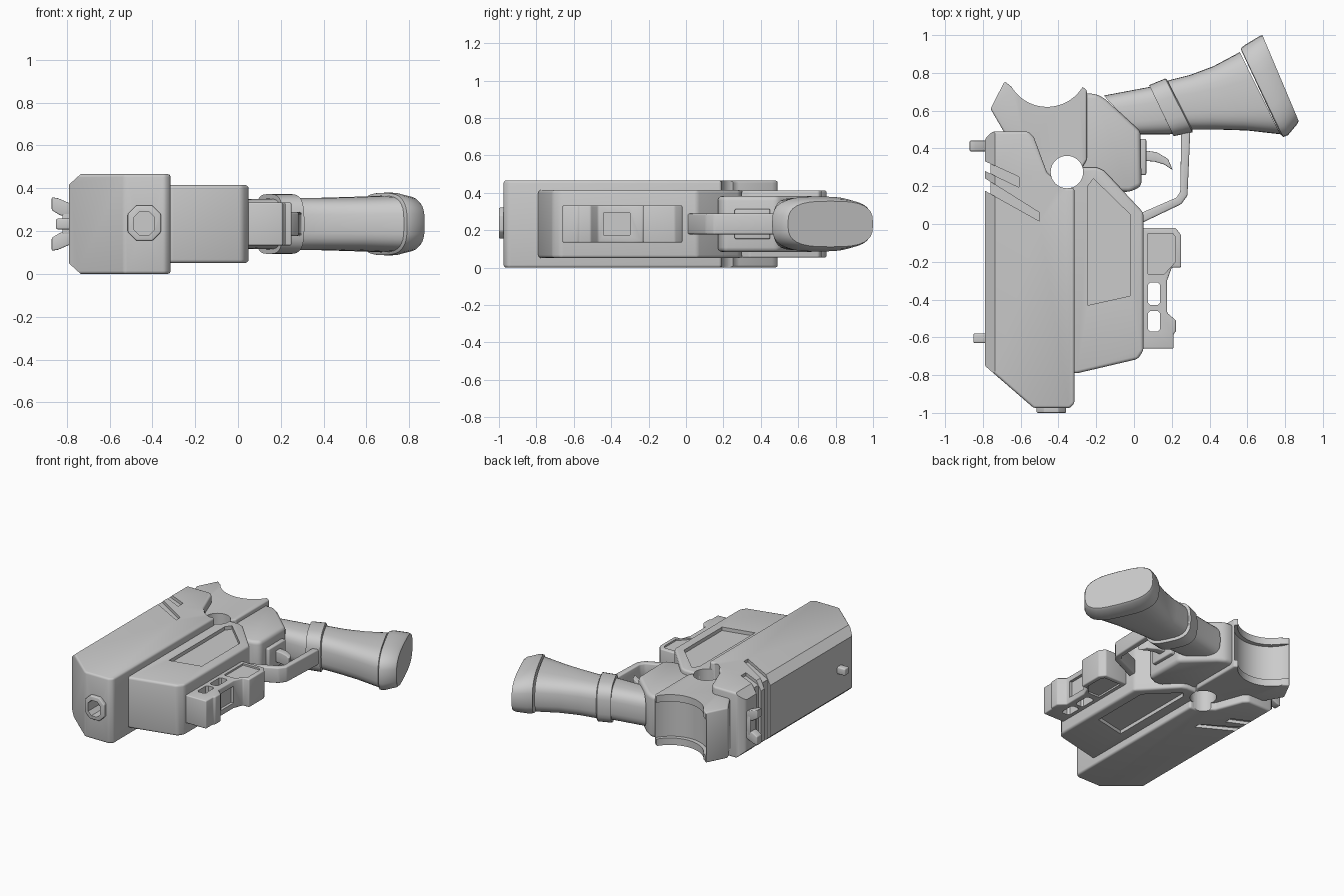
import bpy, bmesh, math
from mathutils import Vector

old = bpy.data.objects.get("Cube")
if old:
    bpy.data.objects.remove(old, do_unlink=True)

grey = bpy.data.materials.new("plain grey")
grey.use_nodes = True
grey.diffuse_color = (0.6, 0.6, 0.6, 1)
grey.node_tree.nodes["Principled BSDF"].inputs["Base Color"].default_value = (0.6, 0.6, 0.6, 1)
MID = 0.233  # height of the mirror plane


def finish(bm, name):
    bmesh.ops.recalc_face_normals(bm, faces=bm.faces)
    mesh = bpy.data.meshes.new(name)
    bm.to_mesh(mesh)
    bm.free()
    obj = bpy.data.objects.new(name, mesh)
    bpy.context.collection.objects.link(obj)
    mesh.materials.append(grey)
    return obj


def apply(obj, mod):
    bpy.context.view_layer.objects.active = obj
    bpy.ops.object.modifier_apply(modifier=mod.name)


def prism(name, outline, half, bevel=0.0, mid=MID, axis="z"):
    """Extrude an outline symmetrically about mid, along z (xy outline) or y (xz outline)."""
    bm = bmesh.new()

    def place(a, b, c):
        return (a, b, c) if axis == "z" else (a, c, b)
    face = bm.faces.new([bm.verts.new(place(a, b, mid - half)) for a, b in outline])
    new = bmesh.ops.extrude_face_region(bm, geom=[face])["geom"]
    bmesh.ops.translate(bm, vec=place(0, 0, 2 * half), verts=[v for v in new if isinstance(v, bmesh.types.BMVert)])
    obj = finish(bm, name)
    if bevel:
        mod = obj.modifiers.new("round", "BEVEL")
        mod.width, mod.segments, mod.limit_method = bevel, 3, "ANGLE"
        mod.angle_limit = math.radians(25)
        apply(obj, mod)
    return obj


def cut(obj, *cutters):
    for c in cutters:
        c.hide_render = True
        mod = obj.modifiers.new("cut", "BOOLEAN")
        mod.operation, mod.solver, mod.object = "DIFFERENCE", "EXACT", c
        apply(obj, mod)
        bpy.data.objects.remove(c, do_unlink=True)


def circle(x, y, r, n=40):
    return [(x + r * math.cos(i * math.tau / n), y + r * math.sin(i * math.tau / n)) for i in range(n)]


def rect(x0, x1, y0, y1):
    return [(x0, y0), (x1, y0), (x1, y1), (x0, y1)]


def octagon(x0, x1, y0, y1, c):
    return [(x0 + c, y0), (x1 - c, y0), (x1, y0 + c), (x1, y1 - c),
            (x1 - c, y1), (x0 + c, y1), (x0, y1 - c), (x0, y0 + c)]


def both_sides(outline, surface, depth):
    """Shallow cutters for the upper and lower side of a part."""
    return [prism("cutter", outline, 0.1, mid=MID + s * (surface - depth + 0.1)) for s in (-1, 1)]


def pivot():
    return prism("cutter", circle(-0.355, 0.275, 0.086), 0.5)


def loft(name, sections, power=3.2, n=32):
    """Skin rounded-box rings; each section is (edge point, edge point, half height)."""
    bm = bmesh.new()
    rings = []
    for a, b, h in sections:
        a, b = Vector((*a, MID)), Vector((*b, MID))
        ring = []
        for i in range(n):
            t = i * math.tau / n
            c, s = math.cos(t), math.sin(t)
            u = math.copysign(abs(c) ** (2 / power), c)
            w = math.copysign(abs(s) ** (2 / power), s)
            ring.append(bm.verts.new((a + b) / 2 + (a - b) / 2 * u + Vector((0, 0, h * w))))
        rings.append(ring)
    for r, q in zip(rings, rings[1:]):
        for i in range(n):
            bm.faces.new((r[i], r[(i + 1) % n], q[(i + 1) % n], q[i]))
    bm.faces.new(rings[0])
    bm.faces.new(rings[-1])
    return finish(bm, name)


# Barrel housing with chamfered spine, diagonal slots and muzzle opening
housing = prism("barrel_housing", [(-0.79, 0.45), (-0.75, 0.49), (-0.56, 0.49), (-0.53, 0.46), (-0.46, 0.27),
                (-0.36, 0.19), (-0.315, 0.19), (-0.315, -0.95), (-0.34, -0.975), (-0.53, -0.975),
                (-0.79, -0.75)], 0.233, 0.014)
for s in (-1, 1):
    z = MID + s * 0.233
    cut(housing, prism("cutter", [(-0.735, z), (-0.79, z - s * 0.05), (-0.85, z - s * 0.05),
                                  (-0.85, z + s * 0.05), (-0.735, z + s * 0.05)], 1.2, mid=0, axis="y"))
slots = [[(-0.85, 0.36), (-0.61, 0.25), (-0.61, 0.195), (-0.85, 0.31)],
         [(-0.85, 0.28), (-0.5, 0.06), (-0.5, 0.015), (-0.85, 0.21)]]
for slot in slots:
    (x0, a), (x1, b), (_, c), (_, d) = slot
    t = 0.09 / (x1 - x0)
    wrap = [slot[0], (x0 + 0.09, a + (b - a) * t), (x0 + 0.09, d + (c - d) * t), slot[3]]
    cut(housing, *both_sides(slot, 0.233, 0.022), prism("cutter", wrap, 0.4))
cut(housing, pivot(), prism("cutter", octagon(-0.485, -0.39, 0.18, 0.29, 0.025), 0.12, mid=-1, axis="y"))
muzzle = prism("muzzle_ring", octagon(-0.515, -0.36, 0.155, 0.32, 0.04), 0.02, 0.006, mid=-0.98, axis="y")
cut(muzzle, prism("cutter", octagon(-0.485, -0.39, 0.18, 0.29, 0.025), 0.12, mid=-1, axis="y"))

# Sights on the spine
prism("front_sight", rect(-0.85, -0.77, -0.63, -0.58), 0.025, 0.008)
for s, side in ((-1, "lower"), (1, "upper")):
    prism("rear_sight_" + side, [(-0.77, MID + s * 0.04), (-0.83, MID + s * 0.04), (-0.87, MID + s * 0.065),
          (-0.87, MID + s * 0.125), (-0.84, MID + s * 0.12), (-0.77, MID + s * 0.09)],
          0.028, 0.006, mid=0.413, axis="y")
prism("rear_sight_base", rect(-0.82, -0.77, 0.385, 0.441), 0.07, 0.005)

# Receiver with a recessed panel on each side
receiver = prism("receiver", [(-0.33, -0.79), (-0.30, -0.79), (0.02, -0.715), (0.05, -0.67), (0.05, 0.06),
                 (-0.16, 0.285), (-0.20, 0.30), (-0.30, 0.30), (-0.36, 0.2)], 0.182, 0.016)
panel = [(-0.245, 0.2), (-0.215, 0.24), (-0.02, 0.05), (-0.02, -0.38), (-0.245, -0.43)]
cut(receiver, *both_sides(panel, 0.182, 0.025), pivot())

# Rear block with a scooped, recessed back
rear = prism("rear_block", [(-0.76, 0.61), (-0.685, 0.755), (-0.64, 0.72), (-0.28, 0.73), (-0.25, 0.71),
             (-0.25, 0.34), (-0.32, 0.22), (-0.46, 0.25), (-0.58, 0.4), (-0.69, 0.49)], 0.18, 0.01)
cut(rear, prism("cutter", circle(-0.46, 0.84, 0.22, 64), 0.5),
    prism("cutter", circle(-0.46, 0.825, 0.235, 64), 0.13), pivot())

# Frame joining the receiver to the grip
frame = prism("grip_frame", [(-0.28, 0.69), (-0.20, 0.69), (-0.15, 0.66), (0.035, 0.49), (0.04, 0.2),
              (-0.02, 0.17), (-0.28, 0.17)], 0.15, 0.025)
cut(frame, pivot())

# Flared grip, collar and butt cap
loft("grip", [((-0.16, 0.68), (0.03, 0.475), 0.115), ((0.08, 0.725), (0.19, 0.475), 0.118),
              ((0.2, 0.765), (0.31, 0.5), 0.122), ((0.3, 0.79), (0.44, 0.5), 0.122),
              ((0.42, 0.835), (0.6, 0.495), 0.126), ((0.56, 0.91), (0.775, 0.475), 0.132)])
loft("grip_collar", [((0.085, 0.725), (0.205, 0.475), 0.13), ((0.08, 0.735), (0.21, 0.465), 0.14),
                     ((0.165, 0.77), (0.31, 0.485), 0.14), ((0.175, 0.765), (0.31, 0.497), 0.13)])
loft("butt_cap", [((0.57, 0.915), (0.775, 0.475), 0.135), ((0.565, 0.93), (0.79, 0.46), 0.145),
                  ((0.59, 0.95), (0.815, 0.47), 0.147), ((0.665, 0.995), (0.865, 0.53), 0.132),
                  ((0.68, 1.0), (0.872, 0.545), 0.122)], 3.0)

# Trigger and guard
prism("trigger_guard", [(0.03, 0.0), (0.25, 0.105), (0.283, 0.15), (0.298, 0.49), (0.25, 0.49),
      (0.245, 0.17), (0.225, 0.14), (0.03, 0.055)], 0.055, 0.009)
prism("trigger_plate", rect(0.02, 0.065, 0.26, 0.45), 0.08, 0.008)
prism("trigger", [(0.05, 0.39), (0.12, 0.38), (0.18, 0.345), (0.205, 0.285), (0.16, 0.315), (0.11, 0.33),
      (0.05, 0.335)], 0.04, 0.006)

# Under-barrel accessory with two windows and a recessed side panel
accessory = prism("accessory", [(0.03, -0.66), (0.21, -0.66), (0.21, -0.58), (0.222, -0.57), (0.222, -0.51),
                  (0.175, -0.47), (0.175, -0.3), (0.2, -0.23), (0.25, -0.23), (0.25, -0.06), (0.22, -0.02),
                  (0.03, -0.02)], 0.1, 0.008)
for y0, y1 in ((-0.57, -0.46), (-0.43, -0.31)):
    cut(accessory, prism("cutter", octagon(0.075, 0.137, y0, y1, 0.012), 0.3))
cut(accessory, prism("cutter", rect(0.155, 0.3, -0.44, -0.3), 0.06),
    *both_sides([(0.075, -0.05), (0.205, -0.05), (0.22, -0.07), (0.22, -0.2), (0.16, -0.265), (0.075, -0.265)],
                0.1, 0.012))

# Smooth shading with sharp creases
bpy.ops.object.select_all(action="DESELECT")
for obj in bpy.context.scene.objects:
    if obj.type == "MESH" and grey.name in obj.data.materials:
        obj.select_set(True)
        bpy.context.view_layer.objects.active = obj
bpy.ops.object.shade_smooth_by_angle(angle=math.radians(32))
